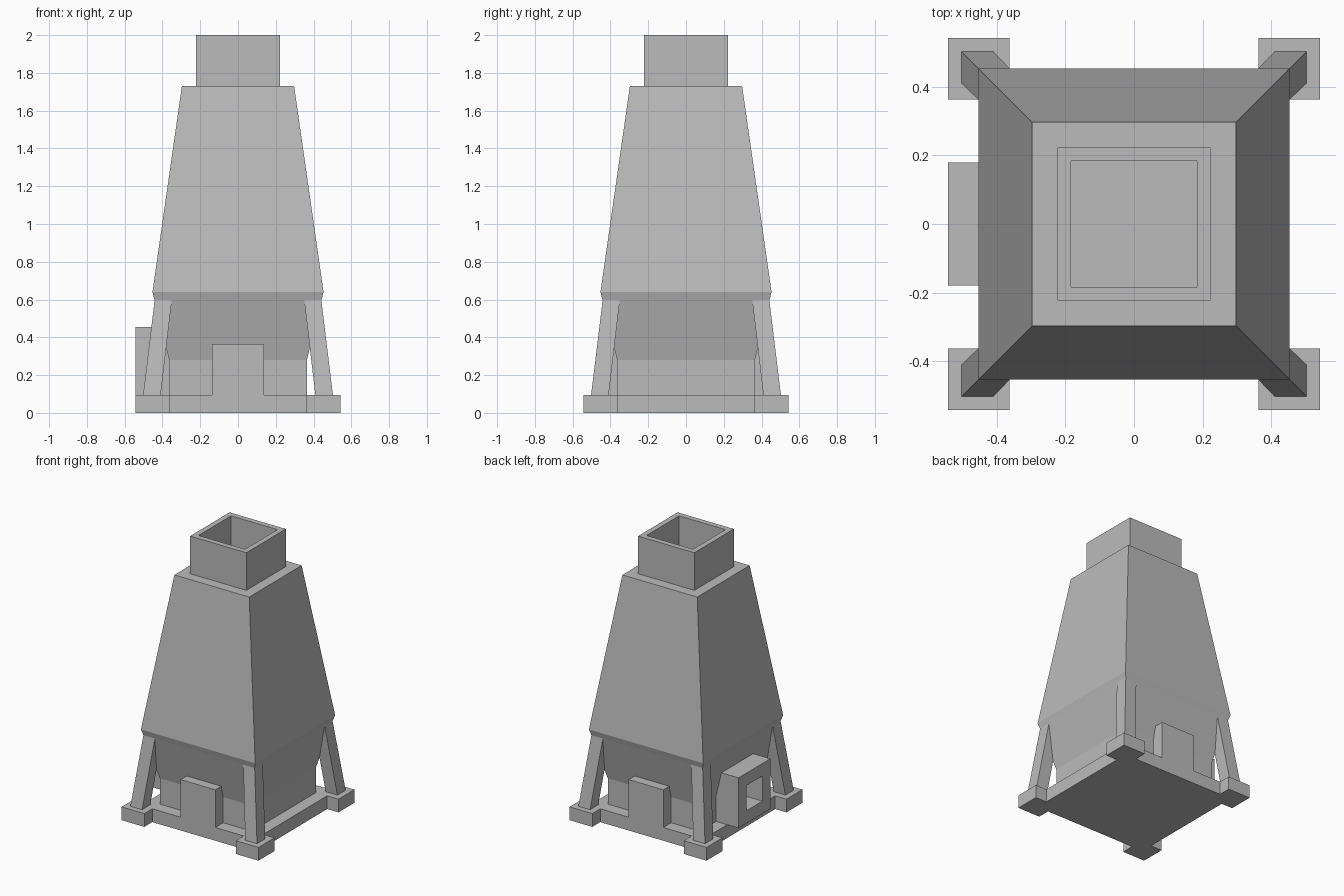
import bpy, bmesh

cube = bpy.data.objects.get("Cube")
if cube:
    bpy.data.objects.remove(cube, do_unlink=True)

grey = bpy.data.materials.new("plain_grey")
grey.use_nodes = True
COLOR = (0.5, 0.5, 0.5, 1)
grey.diffuse_color = COLOR
grey.node_tree.nodes["Principled BSDF"].inputs["Base Color"].default_value = COLOR


def finish(name, bm):
    bmesh.ops.recalc_face_normals(bm, faces=bm.faces)
    mesh = bpy.data.meshes.new(name)
    bm.to_mesh(mesh)
    bm.free()
    mesh.materials.append(grey)
    obj = bpy.data.objects.new(name, mesh)
    bpy.context.collection.objects.link(obj)
    return obj


def loft(name, rings, loop=False):
    """Stack rectangles (x0, x1, y0, y1, z); cap the ends or close the loop."""
    bm = bmesh.new()
    loops = [[bm.verts.new(p) for p in
              ((x0, y0, z), (x1, y0, z), (x1, y1, z), (x0, y1, z))]
             for x0, x1, y0, y1, z in rings]
    pairs = list(zip(loops, loops[1:]))
    if loop:
        pairs.append((loops[-1], loops[0]))
    else:
        bm.faces.new(loops[0])
        bm.faces.new(loops[-1])
    for a, b in pairs:
        for i in range(4):
            j = (i + 1) % 4
            bm.faces.new((a[i], a[j], b[j], b[i]))
    return finish(name, bm)


def square(r, z):
    return (-r, r, -r, r, z)


def box(name, x0, x1, y0, y1, z0, z1):
    return loft(name, [(x0, x1, y0, y1, z0), (x0, x1, y0, y1, z1)])


BASE_TOP = 0.095
SKIRT = 0.453

# Base slab
loft("base_slab", [square(SKIRT, 0), square(SKIRT, BASE_TOP)])

# Lower body, flaring out to the skirt, then the tapering hood
loft("tower_body", [square(0.365, 0.09), square(0.365, 0.28), square(0.442, 0.6),
                    square(SKIRT, 0.64), square(0.297, 1.73)])

# Open square chimney
loft("chimney", [square(0.223, 1.725), square(0.223, 2.0),
                 square(0.184, 2.0), square(0.184, 1.725)], loop=True)

# Corner feet and inward-leaning legs
for sx, side in ((-1, "right"), (1, "left")):
    for sy, end in ((-1, "front"), (1, "back")):
        def corner(a, b, z):
            xs, ys = sorted((sx * a, sx * b)), sorted((sy * a, sy * b))
            return (*xs, *ys, z)
        loft(f"foot_{end}_{side}", [corner(0.363, 0.543, 0), corner(0.363, 0.543, BASE_TOP)])
        loft(f"leg_{end}_{side}", [corner(0.41, 0.503, 0.09), corner(0.35, 0.441, 0.6)])

# Front and back panels, flush with the slab
for sy, end in ((-1, "front"), (1, "back")):
    ys = sorted((sy * 0.36, sy * SKIRT))
    box(f"panel_{end}", -0.137, 0.137, *ys, 0.05, 0.365)

# Side port: a square tube against the body
bm = bmesh.new()
rings = []
for x, r in ((-0.36, 0.18), (-0.543, 0.18), (-0.543, 0.09), (-0.36, 0.09)):
    rings.append([bm.verts.new((x, r * a, 0.275 + r * b))
                  for a, b in ((-1, -1), (1, -1), (1, 1), (-1, 1))])
for k in range(4):
    a, b = rings[k], rings[(k + 1) % 4]
    for i in range(4):
        j = (i + 1) % 4
        bm.faces.new((a[i], a[j], b[j], b[i]))
finish("side_port", bm)
